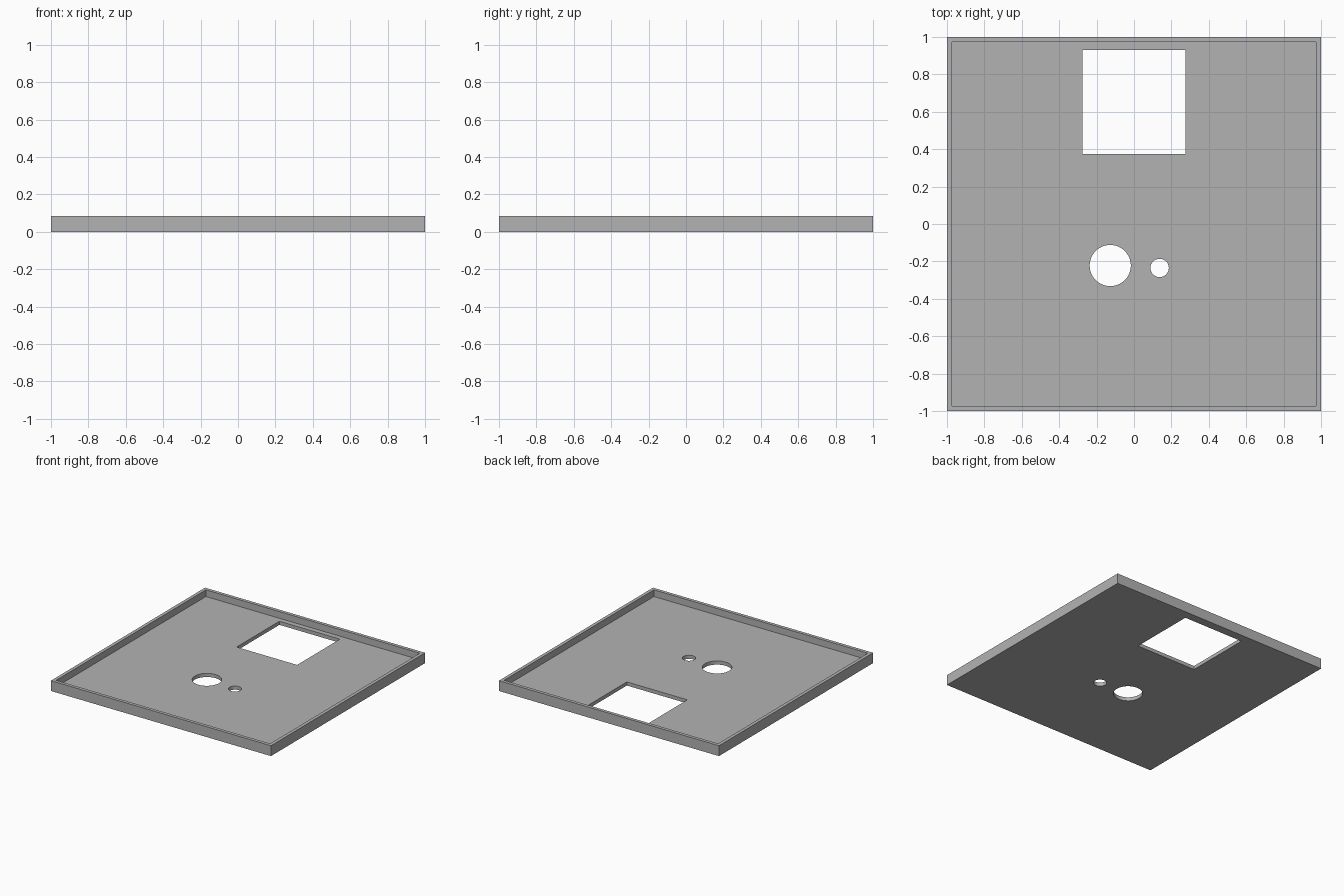
import bpy, bmesh, math
from mathutils import Matrix

HEIGHT, FLOOR, RIM = 0.085, 0.03, 0.039

cube = bpy.data.objects.get("Cube")
if cube:
    bpy.data.objects.remove(cube, do_unlink=True)

# Single flat grey
grey = bpy.data.materials.new("plain_grey")
grey.use_nodes = True
colour = (0.45, 0.45, 0.45, 1)
grey.diffuse_color = colour
grey.node_tree.nodes["Principled BSDF"].inputs["Base Color"].default_value = colour


def finish(name, bm):
    mesh = bpy.data.meshes.new(name)
    bm.to_mesh(mesh)
    bm.free()
    mesh.materials.append(grey)
    obj = bpy.data.objects.new(name, mesh)
    bpy.context.collection.objects.link(obj)
    return obj


def box(bm, x0, x1, y0, y1, z0, z1):
    move = Matrix.Translation(((x0 + x1) / 2, (y0 + y1) / 2, (z0 + z1) / 2))
    size = Matrix.Diagonal((x1 - x0, y1 - y0, z1 - z0, 1))
    bmesh.ops.create_cube(bm, size=1, matrix=move @ size)


def round_cutter(name, x, y, radius):
    bm = bmesh.new()
    bmesh.ops.create_cone(bm, cap_ends=True, segments=64, radius1=radius,
                          radius2=radius, depth=1, matrix=Matrix.Translation((x, y, 0)))
    return finish(name, bm)


# Square tray: inset the top face and sink it to leave a raised rim
bm = bmesh.new()
box(bm, -1, 1, -1, 1, 0, HEIGHT)
bm.normal_update()
top = max(bm.faces, key=lambda f: f.calc_center_median().z)
bmesh.ops.inset_region(bm, faces=[top], thickness=RIM)
well = bmesh.ops.extrude_face_region(bm, geom=[top])["geom"]
bmesh.ops.translate(bm, vec=(0, 0, FLOOR - HEIGHT),
                    verts=[v for v in well if isinstance(v, bmesh.types.BMVert)])
if top.is_valid:
    bmesh.ops.delete(bm, geom=[top], context="FACES_ONLY")
bmesh.ops.recalc_face_normals(bm, faces=bm.faces)
tray = finish("tray_panel", bm)

# Openings through the floor
bm = bmesh.new()
box(bm, -0.275, 0.275, 0.375, 0.93, -0.5, 0.5)
cutters = [finish("window_cutter", bm),
           round_cutter("large_hole_cutter", -0.127, -0.222, 0.11),
           round_cutter("small_hole_cutter", 0.137, -0.235, 0.049)]

bpy.context.view_layer.objects.active = tray
for cutter in cutters:
    cutter.hide_render = True
    mod = tray.modifiers.new(cutter.name, "BOOLEAN")
    mod.operation, mod.solver, mod.object = "DIFFERENCE", "EXACT", cutter
    bpy.ops.object.modifier_apply(modifier=mod.name)
    bpy.data.objects.remove(cutter, do_unlink=True)

# Smooth hole walls, sharp edges elsewhere
bpy.ops.object.select_all(action="DESELECT")
tray.select_set(True)
bpy.ops.object.shade_smooth_by_angle(angle=math.radians(30))
